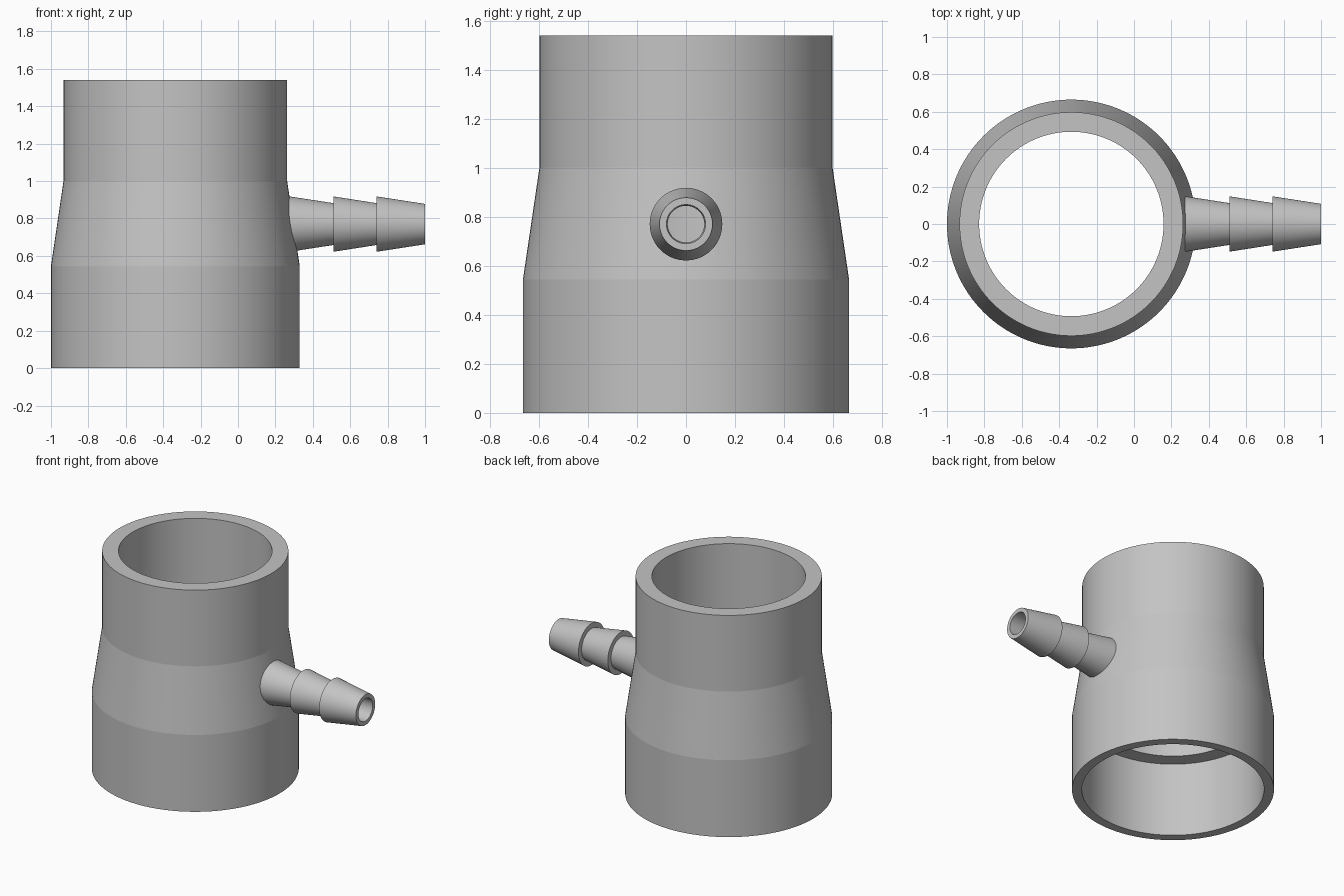
import bpy, bmesh, math
from mathutils import Matrix

cube = bpy.data.objects.get("Cube")
if cube:
    bpy.data.objects.remove(cube, do_unlink=True)

grey = bpy.data.materials.new("light grey plastic")
grey.use_nodes = True
colour = (0.55, 0.55, 0.55, 1)
grey.diffuse_color = colour
grey.node_tree.nodes["Principled BSDF"].inputs["Base Color"].default_value = colour

AXIS_X = -0.335   # centre line of the main pipe
SPOUT_Z = 0.77    # centre line of the hose barb


def lathe(name, profile, sides, matrix, ring=False):
    """Revolve (radius, height) points into a closed solid; ring leaves a bore."""
    bm = bmesh.new()
    loops = []
    for r, h in profile:
        loops.append([bm.verts.new((r * math.cos(2 * math.pi * i / sides),
                                    r * math.sin(2 * math.pi * i / sides), h))
                      for i in range(sides)])
    pairs = list(zip(loops, loops[1:]))
    if ring:
        pairs.append((loops[-1], loops[0]))
    else:
        bm.faces.new(loops[0])
        bm.faces.new(loops[-1])
    for a, b in pairs:
        for i in range(sides):
            j = (i + 1) % sides
            bm.faces.new((a[i], a[j], b[j], b[i]))
    bmesh.ops.transform(bm, matrix=matrix, verts=bm.verts)
    bmesh.ops.recalc_face_normals(bm, faces=bm.faces)
    mesh = bpy.data.meshes.new(name)
    bm.to_mesh(mesh)
    bm.free()
    mesh.materials.append(grey)
    obj = bpy.data.objects.new(name, mesh)
    bpy.context.collection.objects.link(obj)
    return obj


def combine(target, tool, operation):
    """Apply a boolean and remove the tool object."""
    mod = target.modifiers.new(operation.lower(), 'BOOLEAN')
    mod.operation = operation
    mod.solver = 'EXACT'
    mod.object = tool
    bpy.context.view_layer.objects.active = target
    bpy.ops.object.modifier_apply(modifier=mod.name)
    bpy.data.objects.remove(tool, do_unlink=True)


# Main pipe: wide socket, taper, narrow neck, and a stepped bore
upright = Matrix.Translation((AXIS_X, 0, 0))
pipe = lathe("pipe_reducer",
             [(0.665, 0), (0.665, 0.545), (0.598, 1.0), (0.598, 1.54),
              (0.493, 1.54), (0.493, 0.54), (0.6, 0.54), (0.6, 0)],
             128, upright, ring=True)

# Hose barb: three tapered ridges pointing sideways
sideways = Matrix.Translation((0, 0, SPOUT_Z)) @ Matrix.Rotation(math.pi / 2, 4, 'Y')
barb = lathe("hose_barb",
             [(0.148, 0.2), (0.148, 0.275), (0.112, 0.51), (0.148, 0.51),
              (0.112, 0.74), (0.148, 0.74), (0.108, 1.0)],
             96, sideways)
bore = lathe("barb_bore", [(0.074, 0), (0.08, 1.1)], 96, sideways)
bore.hide_render = True

combine(pipe, barb, 'UNION')
combine(pipe, bore, 'DIFFERENCE')

# Smooth round walls with crisp rims and taper edges
bpy.ops.object.select_all(action='DESELECT')
pipe.select_set(True)
bpy.context.view_layer.objects.active = pipe
bpy.ops.object.shade_smooth_by_angle(angle=math.radians(6))
